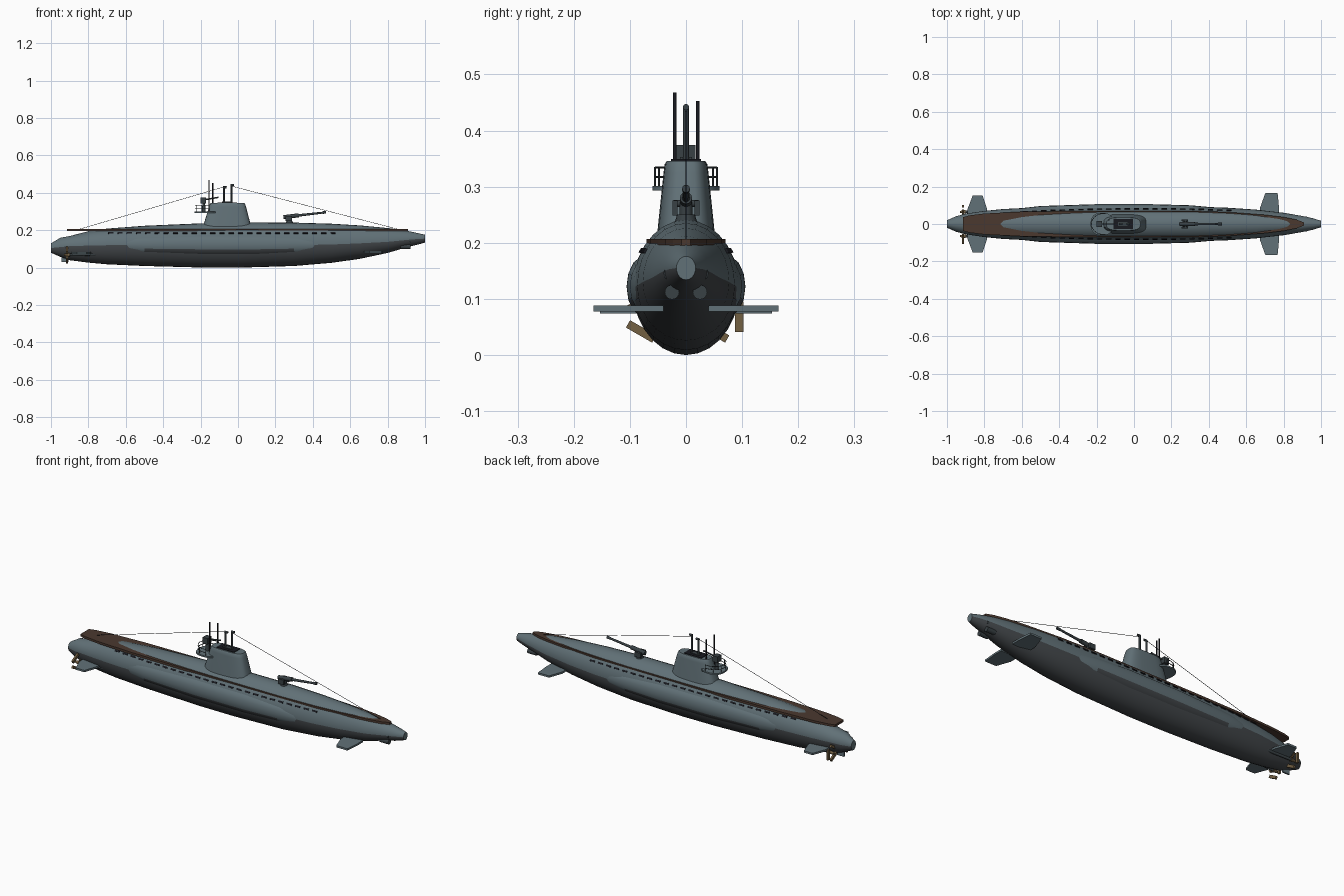
import bpy, bmesh, math
from mathutils import Vector

if "Cube" in bpy.data.objects:
    bpy.data.objects.remove(bpy.data.objects["Cube"])

def material(name, rgb):
    m = bpy.data.materials.new(name)
    m.diffuse_color = (*rgb, 1)
    m.use_nodes = True
    m.node_tree.nodes["Principled BSDF"].inputs["Base Color"].default_value = m.diffuse_color
    return m

GREY = material("hull_grey", (0.12, 0.165, 0.185))
LOWER = material("lower_hull_dark", (0.055, 0.062, 0.068))
WOOD = material("deck_wood", (0.07, 0.04, 0.028))
GUN = material("gun_metal", (0.04, 0.052, 0.058))
BLACK = material("black_opening", (0.009, 0.01, 0.014))
BRONZE = material("bronze", (0.17, 0.115, 0.055))

def finish(name, bm, *mats, smooth=False):
    bmesh.ops.recalc_face_normals(bm, faces=bm.faces)
    me = bpy.data.meshes.new(name)
    bm.to_mesh(me)
    bm.free()
    for m in mats:
        me.materials.append(m)
    ob = bpy.data.objects.new(name, me)
    bpy.context.collection.objects.link(ob)
    if smooth:
        bpy.context.view_layer.objects.active = ob
        ob.select_set(True)
        bpy.ops.object.shade_smooth_by_angle(angle=math.radians(35))
        ob.select_set(False)
    return ob

def loft(name, rings, *mats, smooth=True, rule=None):
    bm = bmesh.new()
    vs = [[bm.verts.new(p) for p in r] for r in rings]
    n = len(rings[0])
    for a, b in zip(vs, vs[1:]):
        for i in range(n):
            f = bm.faces.new((a[i], a[(i + 1) % n], b[(i + 1) % n], b[i]))
            if rule:
                f.material_index = rule(i, f.calc_center_median())
    bm.faces.new(vs[0])
    bm.faces.new(vs[-1])
    return finish(name, bm, *mats, smooth=smooth)

def box(name, c, size, mat, rx=0.0):
    bm = bmesh.new()
    bmesh.ops.create_cube(bm, size=1)
    for v in bm.verts:
        v.co = Vector((v.co.x * size[0], v.co.y * size[1], v.co.z * size[2]))
    ob = finish(name, bm, mat)
    ob.location = c
    ob.rotation_euler.x = rx
    return ob

def rod(name, a, b, r, mat, r2=None, seg=12):
    a, b = Vector(a), Vector(b)
    bm = bmesh.new()
    bmesh.ops.create_cone(bm, cap_ends=True, segments=seg, radius1=r,
                          radius2=r if r2 is None else r2, depth=(b - a).length)
    ob = finish(name, bm, mat, smooth=True)
    ob.location = (a + b) / 2
    ob.rotation_euler = (b - a).to_track_quat('Z', 'Y').to_euler()
    return ob

def prism(name, outline, z0, z1, mat):
    return loft(name, [[(x, y, z) for x, y in outline] for z in (z0, z1)], mat, smooth=False)

# Hull stations: x, half width, bottom, widest height, top
ST = [(-1, .02, .08, .105, .13), (-.95, .042, .058, .11, .16), (-.9, .055, .04, .115, .169),
      (-.8, .07, .027, .118, .195), (-.7, .08, .018, .12, .209), (-.5, .09, .009, .12, .224),
      (-.2, .095, .001, .12, .237), (0, .095, 0, .12, .24), (.3, .094, .009, .12, .241),
      (.5, .087, .026, .124, .235), (.65, .077, .047, .13, .226), (.8, .06, .079, .138, .212),
      (.9, .043, .108, .148, .198), (.96, .03, .123, .153, .185), (1, .017, .134, .155, .176)]

def station(x):
    for a, b in zip(ST, ST[1:]):
        if a[0] <= x <= b[0]:
            t = (x - a[0]) / (b[0] - a[0])
            return [p + (q - p) * t for p, q in zip(a, b)]

N = 28
def section(s):
    x, w, zb, zw, zt = s
    pts = []
    for i in range(N):
        a = 2 * math.pi * i / N
        k = math.sin(a)
        pts.append((x, w * math.cos(a), zw + k * ((zt - zw) if k > 0 else (zw - zb))))
    return pts

loft("hull", [section(s) for s in ST], GREY, LOWER, rule=lambda i, c: int(i >= N // 2))

# Saddle tanks along both sides
for s, side in ((1, "left"), (-1, "right")):
    rings = []
    for x, k in ((-.76, .05), (-.66, .55), (-.5, .85), (-.2, 1), (.1, 1), (.3, .85), (.48, .55), (.62, .05)):
        w = station(x)[1]
        rings.append([(x, s * (w - .022 + .033 * k * math.cos(a)), .122 + .055 * k * math.sin(a))
                      for a in [2 * math.pi * i / 14 for i in range(14)]])
    loft("saddle_tank_" + side, rings, GREY, LOWER, rule=lambda i, c: int(c.z < .095))

# Wooden deck, mostly swallowed by the hull crown
half = [(-.915, .036), (-.88, .046), (-.8, .056), (-.6, .066), (-.3, .07), (.3, .07),
        (.5, .064), (.7, .049), (.8, .037), (.87, .023), (.91, .008)]
prism("deck", half + [(x, -y) for x, y in reversed(half)], .195, .207, WOOD)

# Drain slots along the casing
for s in (1, -1):
    for i in range(25):
        x = -.68 + i * .0495
        _, w, zb, zw, zt = station(x)
        k = (.185 - zw) / (zt - zw)
        box("drain_slot", (x, s * (w * math.sqrt(1 - k * k) - .001), .185), (.028, .008, .009), BLACK, s * .55)

# Diving planes and their guards
for s in (1, -1):
    for nm, pts in (("bow_plane", ((.675, .04), (.775, .04), (.775, .09), (.768, .165), (.702, .165), (.675, .09))),
                    ("stern_plane", ((-.89, .04), (-.785, .04), (-.785, .08), (-.81, .153), (-.862, .153), (-.89, .08)))):
        z = .083 if nm == "bow_plane" else .079
        prism(nm, [(x, s * y) for x, y in pts], z - .005, z + .005, GREY)

# Rudder
box("rudder", (-.925, 0, .095), (.04, .008, .13), GREY)

# Propellers with shafts, hubs and struts
for s in (1, -1):
    hy, hz = s * .065, .068
    rod("propeller_shaft", (-.74, s * .055, .072), (-.9, hy, hz), .007, GUN)
    rod("propeller_hub", (-.9, hy, hz), (-.93, hy, hz), .011, BRONZE, .005)
    rod("shaft_strut", (-.885, s * .02, .1), (-.885, hy, hz), .005, GUN)
    for k in range(3):
        a = k * 2 * math.pi / 3
        box("propeller_blade", (-.915, hy + .03 * math.cos(a), hz + .03 * math.sin(a)),
            (.01, .015, .054), BRONZE, a)

# Bow torpedo tube mouths
for s in (1, -1):
    rod("torpedo_tube_low", (.87, s * .025, .112), (.922, s * .025, .112), .013, GUN, seg=16)
    rod("torpedo_tube_high", (.87, s * .028, .145), (.924, s * .028, .145), .012, GUN, seg=16)

# Conning tower
def oval(x0, x1, w, z, p=.6, n=32):
    pw = lambda v: math.copysign(abs(v) ** p, v)
    return [((x0 + x1) / 2 + (x1 - x0) / 2 * pw(math.cos(2 * math.pi * i / n)),
             w * pw(math.sin(2 * math.pi * i / n)), z) for i in range(n)]

loft("conning_tower", [oval(-.19, .073, .052, .21), oval(-.155, .043, .04, .325),
                       oval(-.15, .038, .038, .34), oval(-.147, .034, .034, .346)], GREY)
box("bridge_well", (-.058, 0, .346), (.105, .054, .006), BLACK)
box("bridge_bench", (-.06, 0, .35), (.05, .022, .005), GUN)

# Gun platform behind the tower, with railings
loft("gun_platform", [oval(-.232, -.11, .06, .293, .8), oval(-.232, -.11, .06, .301, .8)], GREY)
arc = [(-.165 - .063 * math.cos(a), .056 * math.sin(a)) for a in [math.radians(-100 + 20 * i) for i in range(11)]]
for z in (.317, .334):
    for p, q in zip(arc, arc[1:]):
        rod("platform_rail", (*p, z), (*q, z), .0018, GUN, seg=6)
for p in arc[::2]:
    rod("rail_post", (*p, .3), (*p, .334), .0018, GUN, seg=6)

# Anti-aircraft gun
rod("aa_gun_pedestal", (-.183, 0, .3), (-.183, 0, .35), .01, GUN, .007)
box("aa_gun_breech", (-.185, 0, .358), (.03, .034, .032), GUN)
rod("aa_gun_barrel", (-.19, 0, .362), (-.105, 0, .376), .004, GUN)

# Periscopes and masts
rod("mast_tall", (-.155, -.02, .3), (-.155, -.02, .468), .0035, BLACK)
rod("mast_short", (-.135, .021, .3), (-.135, .021, .453), .0035, BLACK)
for x, top in ((-.075, .43), (-.035, .442)):
    rod("periscope", (x, 0, .34), (x, 0, top), .005, GUN)
    rod("periscope_head", (x - .004, 0, top), (x + .014, 0, top), .0055, GUN)

# Deck gun
rod("deck_gun_base", (.275, 0, .23), (.275, 0, .25), .022, GUN, .016, 16)
rod("deck_gun_pedestal", (.275, 0, .245), (.275, 0, .272), .012, GUN)
for s in (1, -1):
    box("deck_gun_cradle", (.272, s * .02, .262), (.035, .009, .026), GUN)
rod("deck_gun_trunnion", (.275, -.022, .27), (.275, .022, .27), .006, GUN)
rod("deck_gun_breech", (.243, 0, .27), (.325, 0, .28), .011, GUN)
rod("deck_gun_barrel", (.32, 0, .279), (.468, 0, .296), .007, GUN, .005)
rod("deck_gun_muzzle", (.45, 0, .294), (.47, 0, .2965), .007, GUN)

# Aerial wires
rod("aerial_aft", (-.85, 0, .205), (-.06, 0, .436), .0012, BLACK, seg=5)
rod("aerial_fore", (-.035, 0, .436), (.85, 0, .207), .0012, BLACK, seg=5)
